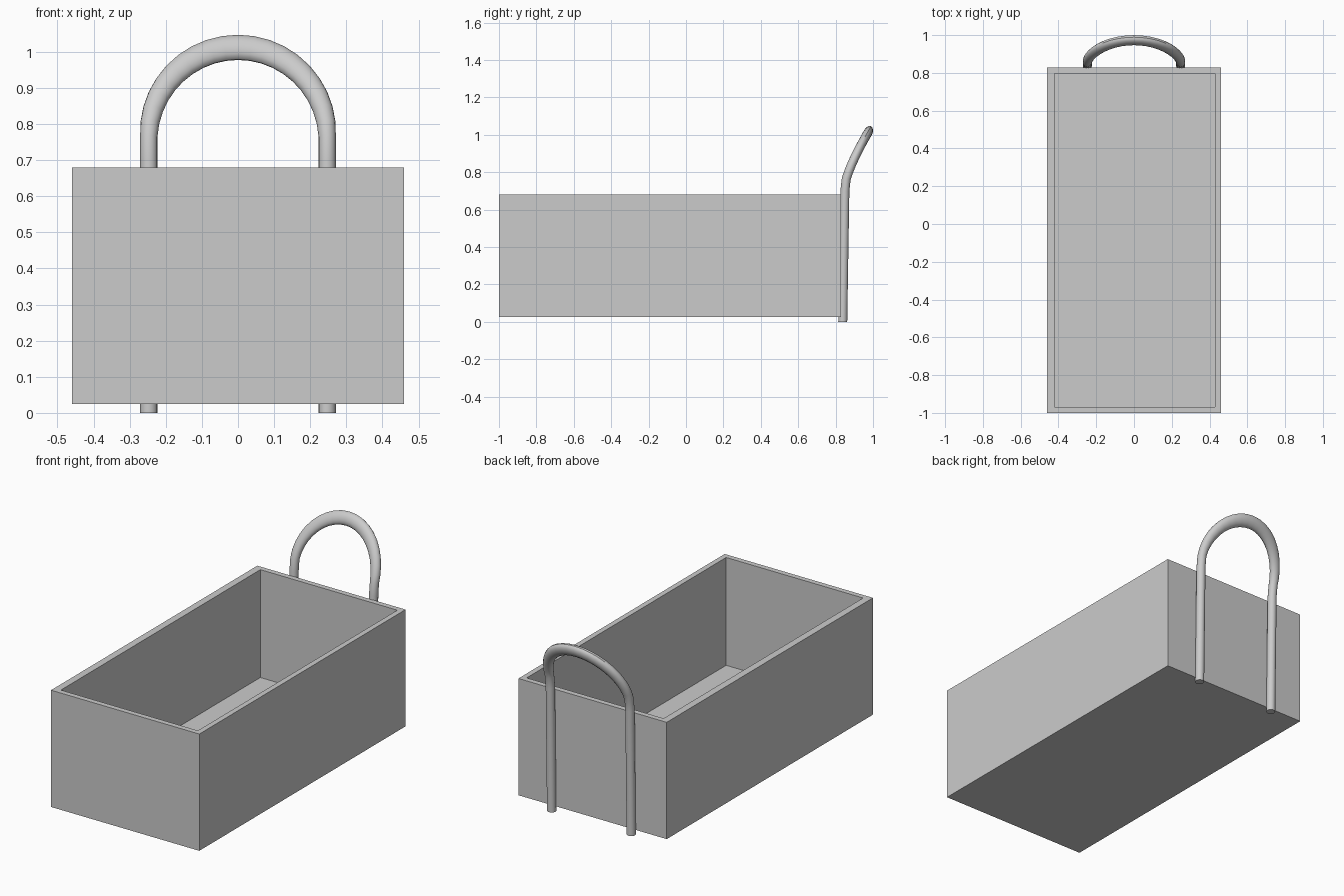
import bpy, bmesh
from math import pi, sin, cos
from mathutils import Vector

if "Cube" in bpy.data.objects:
    bpy.data.objects.remove(bpy.data.objects["Cube"])


def make_object(name, bm):
    bmesh.ops.recalc_face_normals(bm, faces=bm.faces)
    mesh = bpy.data.meshes.new(name)
    bm.to_mesh(mesh)
    bm.free()
    obj = bpy.data.objects.new(name, mesh)
    bpy.context.collection.objects.link(obj)
    return obj


def skin(bm, rings):
    """Bridge a list of point rings and cap both ends."""
    loops = [[bm.verts.new(p) for p in ring] for ring in rings]
    n = len(loops[0])
    for a, b in zip(loops, loops[1:]):
        for i in range(n):
            j = (i + 1) % n
            bm.faces.new((a[i], a[j], b[j], b[i]))
    bm.faces.new(loops[0][::-1])
    bm.faces.new(loops[-1])


def rect(x0, x1, y0, y1, z):
    return [(x0, y0, z), (x1, y0, z), (x1, y1, z), (x0, y1, z)]


# Open box: outer base, outer rim, inner rim, inner floor
outer = (-0.46, 0.46, -1.0, 0.828)
inner = (-0.42, 0.43, -0.97, 0.798)
bm = bmesh.new()
skin(bm, [rect(*outer, 0.025), rect(*outer, 0.68),
          rect(*inner, 0.68), rect(*inner, 0.075)])
make_object("open_box", bm)

# Handle path: straight legs joined by an arch that leans backwards
HALF, SPRING, RISE = 0.247, 0.765, 0.247


def lean(z):
    if z < 0.735:
        return 0.838 + 0.012 * z / 0.735
    return 0.85 + 0.122 * ((z - 0.735) / 0.275) ** 1.3


steps = 20
path = [(-HALF, 0.0), (-HALF, 0.70)]
path += [(-HALF * cos(pi * i / steps), SPRING + RISE * sin(pi * i / steps))
         for i in range(steps + 1)]
path += [(HALF, 0.70), (HALF, 0.0)]
points = [Vector((x, lean(z), z)) for x, z in path]

# Handle tube: section widens towards the top of the arch
rings, sides = [], 16
last = len(points) - 1
for k, p in enumerate(points):
    tangent = (points[min(k + 1, last)] - points[max(k - 1, 0)]).normalized()
    if k in (0, last):
        tangent = Vector((0, 0, 1 if k == 0 else -1))
    base_z = min(p.z, SPRING)
    out = p - Vector((0, lean(base_z), base_z))
    out = (out - tangent * out.dot(tangent)).normalized()
    side = tangent.cross(out)
    t = max(0.0, (p.z - SPRING) / RISE)
    a, b = 0.024 + 0.013 * t, 0.024
    rings.append([p + out * a * cos(2 * pi * i / sides)
                  + side * b * sin(2 * pi * i / sides) for i in range(sides)])
bm = bmesh.new()
skin(bm, rings)
handle = make_object("handle", bm)

bpy.context.view_layer.objects.active = handle
handle.select_set(True)
bpy.ops.object.shade_smooth_by_angle()
